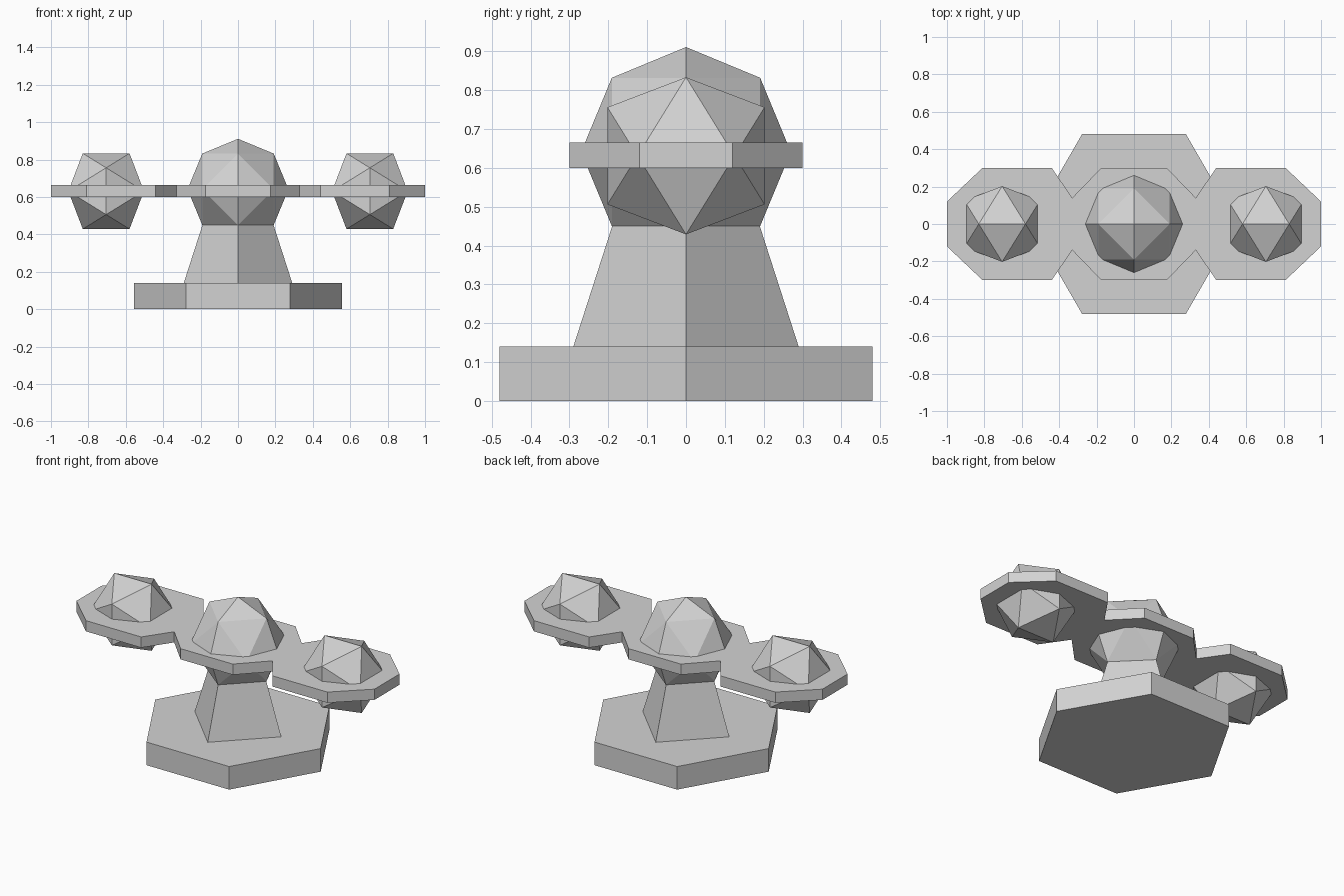
import bpy
import bmesh
from itertools import product
from math import cos, sin, pi

default_cube = bpy.data.objects.get("Cube")
if default_cube:
    bpy.data.objects.remove(default_cube)

grey = bpy.data.materials.new("plain grey")
grey.use_nodes = True
colour = (0.65, 0.65, 0.65, 1)
grey.diffuse_color = colour
grey.node_tree.nodes["Principled BSDF"].inputs["Base Color"].default_value = colour


def add_object(name, bm, location=(0, 0, 0)):
    bmesh.ops.recalc_face_normals(bm, faces=bm.faces[:])
    mesh = bpy.data.meshes.new(name)
    bm.to_mesh(mesh)
    bm.free()
    mesh.materials.append(grey)
    obj = bpy.data.objects.new(name, mesh)
    obj.location = location
    bpy.context.collection.objects.link(obj)


def add_prism(name, bottom, top, z0, z1):
    """Flat-sided solid between two matching outlines."""
    bm = bmesh.new()
    low = [bm.verts.new((x, y, z0)) for x, y in bottom]
    high = [bm.verts.new((x, y, z1)) for x, y in top]
    bm.faces.new(low[::-1])
    bm.faces.new(high)
    for i in range(len(low)):
        j = (i + 1) % len(low)
        bm.faces.new((low[i], low[j], high[j], high[i]))
    add_object(name, bm)


def add_hull(name, points, location):
    """Faceted ball around a set of points."""
    bm = bmesh.new()
    for point in points:
        bm.verts.new(point)
    bmesh.ops.convex_hull(bm, input=bm.verts[:])
    add_object(name, bm, location)


def ring(sides, radius):
    return [(radius * cos(2 * pi * i / sides), radius * sin(2 * pi * i / sides))
            for i in range(sides)]


# Hexagonal foot and four-sided tapering pedestal
hexagon = ring(6, 0.555)
add_prism("base", hexagon, hexagon, 0, 0.14)
add_prism("pedestal", ring(4, 0.29), ring(4, 0.19), 0.14, 0.45)

# Three joined octagons form one slab; a quarter outline is mirrored around
quarter = [(1, 0.12), (0.81, 0.3), (0.44, 0.3), (0.33, 0.14), (0.175, 0.3)]
half = quarter + [(-x, y) for x, y in reversed(quarter)]
outline = half + [(-x, -y) for x, y in half]
add_prism("platform", outline, outline, 0.6, 0.665)

# Central ball: axis points plus edge midpoints of an octahedron
R = 0.27
centre_points = []
for p in product((-1, 0, 1), repeat=3):
    used = sum(map(abs, p))
    if used in (1, 2):
        centre_points.append([c * R / used ** 0.5 for c in p])
add_hull("centre_ball", centre_points, (0, 0, 0.641))

# Side balls: regular icosahedra with an edge on top
A = 0.125
B = A * (1 + 5 ** 0.5) / 2
side_points = []
for s, t in product((-1, 1), repeat=2):
    side_points += [(s * A, 0, t * B), (0, s * B, t * A), (s * B, t * A, 0)]
for name, x in (("left_ball", 0.705), ("right_ball", -0.705)):
    add_hull(name, side_points, (x, 0, 0.631))
